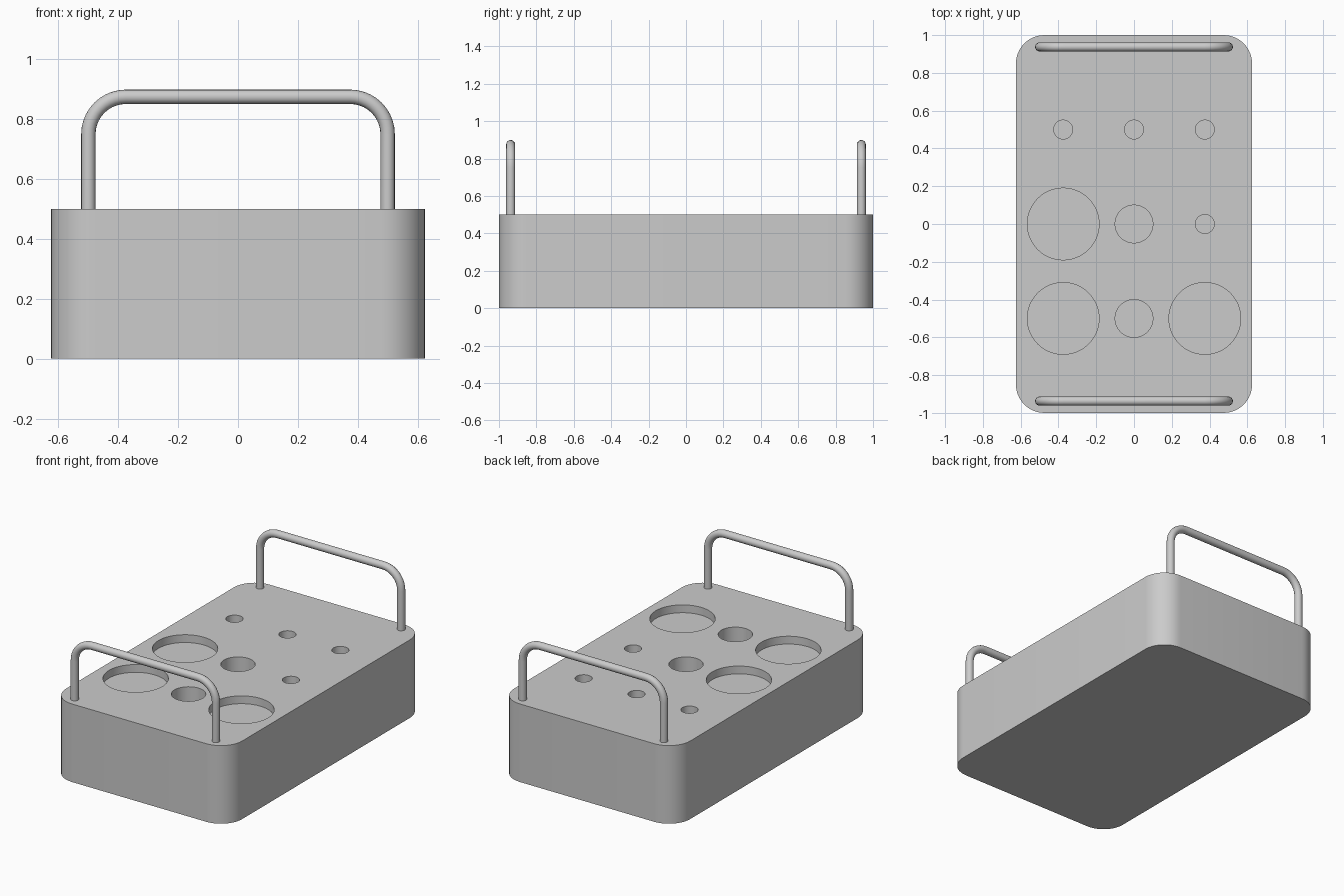
import bpy, bmesh
from math import sin, cos, pi
from mathutils import Matrix, Vector

if "Cube" in bpy.data.objects:
    bpy.data.objects.remove(bpy.data.objects["Cube"])

W, L, H, R = 0.625, 1.0, 0.5, 0.15    # half width, half length, height, corner radius


def mesh_object(name, bm):
    mesh = bpy.data.meshes.new(name)
    bm.to_mesh(mesh)
    bm.free()
    obj = bpy.data.objects.new(name, mesh)
    bpy.context.collection.objects.link(obj)
    return obj


def smooth(obj):
    bpy.ops.object.select_all(action='DESELECT')
    obj.select_set(True)
    bpy.context.view_layer.objects.active = obj
    bpy.ops.object.shade_smooth_by_angle(angle=pi / 6)


# Block with rounded vertical corners
bm = bmesh.new()
bmesh.ops.create_cube(bm, size=1, matrix=Matrix.Translation((0, 0, H / 2)) @ Matrix.Diagonal((2 * W, 2 * L, H, 1)))
uprights = [e for e in bm.edges if abs(e.verts[0].co.z - e.verts[1].co.z) > 0.1]
bmesh.ops.bevel(bm, geom=uprights, offset=R, segments=10, profile=0.5, affect='EDGES')
body = mesh_object("tray_body", bm)

# Round recesses: x, y, radius, depth
LARGE, MEDIUM, SMALL = (0.19, 0.05), (0.10, 0.25), (0.05, 0.25)
recesses = [
    (-0.375, 0.5, SMALL), (0, 0.5, SMALL), (0.375, 0.5, SMALL),
    (-0.375, 0, LARGE), (0, 0, MEDIUM), (0.375, 0, SMALL),
    (-0.375, -0.5, LARGE), (0, -0.5, MEDIUM), (0.375, -0.5, LARGE),
]
bm = bmesh.new()
for x, y, (radius, depth) in recesses:
    height = depth + 0.1
    bmesh.ops.create_cone(bm, cap_ends=True, segments=48, radius1=radius, radius2=radius, depth=height,
                          matrix=Matrix.Translation((x, y, H - depth + height / 2)))
cutter = mesh_object("recess_cutter", bm)

bpy.context.view_layer.objects.active = body
cut = body.modifiers.new("recesses", 'BOOLEAN')
cut.operation, cut.solver, cut.object = 'DIFFERENCE', 'EXACT', cutter
bpy.ops.object.modifier_apply(modifier=cut.name)
bpy.data.objects.remove(cutter)
smooth(body)


# Bent rod handles at both ends
def handle(name, y):
    half, top, bend = 0.5, 0.875, 0.125
    right = [Vector((half - bend + bend * cos(a), 0, top - bend + bend * sin(a)))
             for a in (i * pi / 20 for i in range(11))]
    path = [Vector((half, 0, H - 0.01))] + right
    path += [Vector((-p.x, 0, p.z)) for p in reversed(path)]
    curve = bpy.data.curves.new(name, 'CURVE')
    curve.dimensions = '3D'
    curve.bevel_depth, curve.bevel_resolution, curve.use_fill_caps = 0.024, 6, True
    spline = curve.splines.new('POLY')
    spline.points.add(len(path) - 1)
    for point, co in zip(spline.points, path):
        point.co = (*co, 1)
    obj = bpy.data.objects.new(name, curve)
    obj.location.y = y
    bpy.context.collection.objects.link(obj)
    bpy.ops.object.select_all(action='DESELECT')
    obj.select_set(True)
    bpy.context.view_layer.objects.active = obj
    bpy.ops.object.convert(target='MESH')
    smooth(bpy.context.object)


handle("front_handle", -0.9375)
handle("back_handle", 0.9375)
